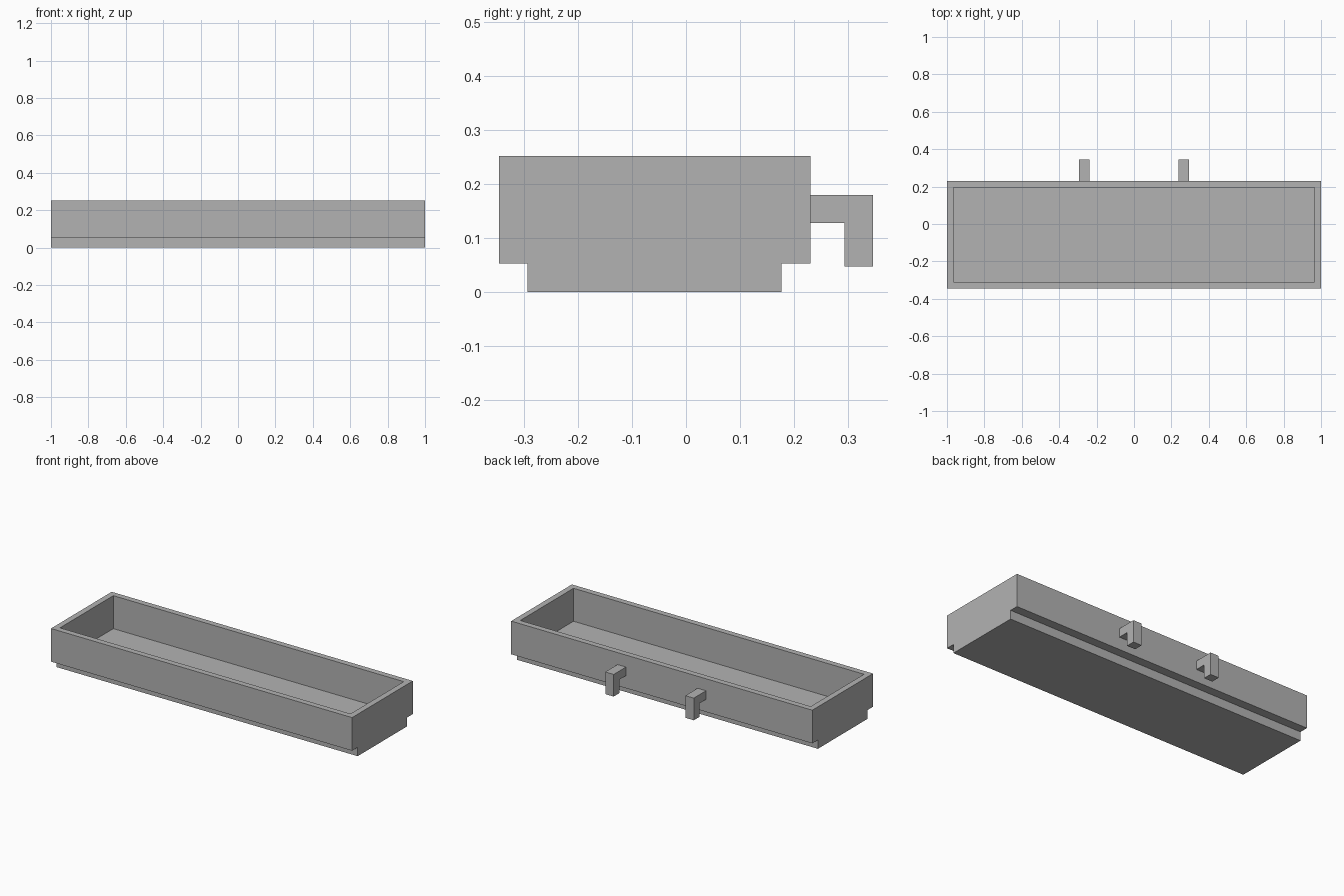
import bpy
import bmesh
from mathutils import Vector

cube = bpy.data.objects.get("Cube")
if cube:
    bpy.data.objects.remove(cube, do_unlink=True)

grey = bpy.data.materials.new("plain grey")
grey.use_nodes = True
grey.diffuse_color = (0.45, 0.45, 0.45, 1)
grey.node_tree.nodes["Principled BSDF"].inputs["Base Color"].default_value = grey.diffuse_color


def finish(name, bm):
    bmesh.ops.recalc_face_normals(bm, faces=bm.faces[:])
    mesh = bpy.data.meshes.new(name)
    bm.to_mesh(mesh)
    bm.free()
    mesh.materials.append(grey)
    obj = bpy.data.objects.new(name, mesh)
    bpy.context.collection.objects.link(obj)
    return obj


def extrude_profile(name, profile, x0, x1):
    """Sweep a closed (y, z) outline along x."""
    bm = bmesh.new()
    face = bm.faces.new([bm.verts.new((x0, y, z)) for y, z in profile])
    ext = bmesh.ops.extrude_face_region(bm, geom=[face])
    moved = [v for v in ext["geom"] if isinstance(v, bmesh.types.BMVert)]
    bmesh.ops.translate(bm, verts=moved, vec=(x1 - x0, 0, 0))
    return finish(name, bm)


# Tray: stepped outline swept full length, then hollowed from the top
FRONT, BACK, STEP, TOP = -0.346, 0.23, 0.053, 0.252
tray = extrude_profile("tray", [
    (FRONT + STEP, 0), (BACK - STEP, 0), (BACK - STEP, STEP), (BACK, STEP),
    (BACK, TOP), (FRONT, TOP), (FRONT, STEP), (FRONT + STEP, STEP)], -1, 1)
bm = bmesh.new()
bm.from_mesh(tray.data)
top = max(bm.faces, key=lambda f: f.calc_center_median().z)
bmesh.ops.inset_region(bm, faces=[top], thickness=0.05)
ext = bmesh.ops.extrude_face_region(bm, geom=[top])
floor = [v for v in ext["geom"] if isinstance(v, bmesh.types.BMVert)]
bmesh.ops.translate(bm, verts=floor, vec=Vector((0, 0, STEP + 0.001 - TOP)))
if top.is_valid:
    bmesh.ops.delete(bm, geom=[top], context='FACES_ONLY')
bmesh.ops.recalc_face_normals(bm, faces=bm.faces[:])
bm.to_mesh(tray.data)
bm.free()

# Two hanging hooks on the back wall
hook = [(BACK, 0.128), (0.293, 0.128), (0.293, 0.047),
        (0.346, 0.047), (0.346, 0.18), (BACK, 0.18)]
for side, x in (("right", -0.266), ("left", 0.266)):
    extrude_profile(side + "_hook", hook, x - 0.028, x + 0.028)
